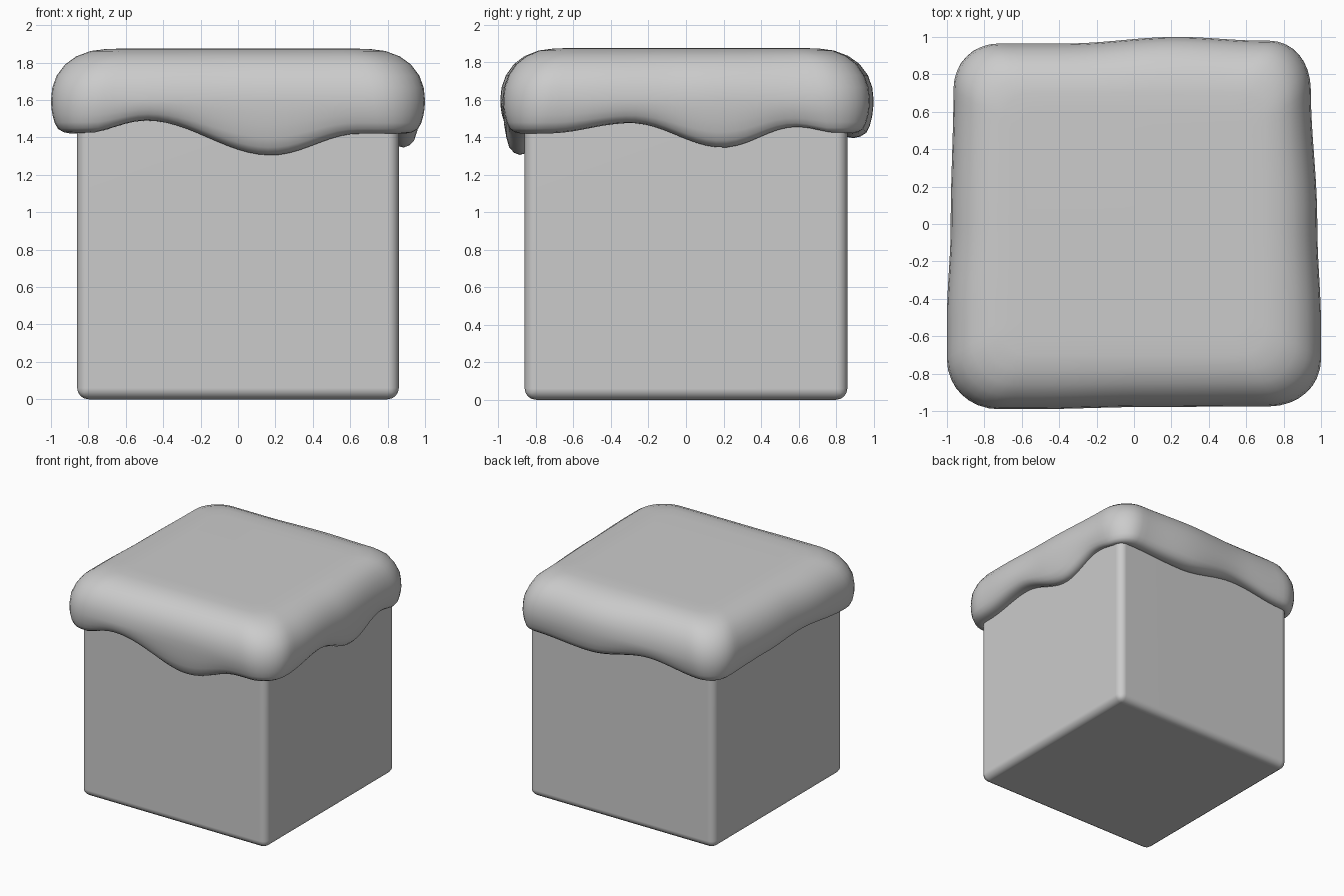
import bpy, bmesh, math
from mathutils import Vector

if "Cube" in bpy.data.objects:
    bpy.data.objects.remove(bpy.data.objects["Cube"])


def add_object(name, bm):
    bmesh.ops.recalc_face_normals(bm, faces=bm.faces)
    me = bpy.data.meshes.new(name)
    bm.to_mesh(me)
    bm.free()
    me.shade_smooth()
    ob = bpy.data.objects.new(name, me)
    bpy.context.collection.objects.link(ob)
    return ob


def curve(keys, x):
    """Smooth cosine interpolation through (position, value) keys."""
    if x <= keys[0][0]:
        return keys[0][1]
    for (x0, v0), (x1, v1) in zip(keys, keys[1:]):
        if x <= x1:
            t = (x - x0) / (x1 - x0)
            return v0 + (v1 - v0) * (0.5 - 0.5 * math.cos(math.pi * t))
    return keys[-1][1]


# Block: cube with softly rounded edges
bm = bmesh.new()
bmesh.ops.create_cube(bm, size=1.72)
bmesh.ops.translate(bm, verts=bm.verts, vec=(0, 0, 0.86))
bmesh.ops.bevel(bm, geom=bm.edges[:], offset=0.06, segments=4, profile=0.5, affect='EDGES')
block = add_object("block", bm)
block.modifiers.new("normals", 'WEIGHTED_NORMAL')

# Snow cap: per side, running counter-clockwise: normal, drip heights, overhang
SIDES = [
    ((0, -1), [(-.85, 1.42), (-.5, 1.49), (.18, 1.305), (.66, 1.42), (.85, 1.42)],
     [(-.6, .99), (.1, .978), (.8, .975)]),
    ((1, 0), [(-.75, 1.42), (-.3, 1.475), (.2, 1.345), (.6, 1.455), (.85, 1.42)],
     [(-.6, 1.0), (0, .98), (.8, .945)]),
    ((0, 1), [(-.8, 1.42), (-.25, 1.395), (.3, 1.475), (.8, 1.42)],
     [(-.75, .98), (-.25, 1.0), (.4, .965)]),
    ((-1, 0), [(-.8, 1.42), (-.3, 1.44), (.2, 1.47), (.75, 1.42)],
     [(-.8, .965), (0, .98), (.55, 1.0)]),
]
N, ARC = 28, 8
BASE, TOP, MID = 0.975, 1.875, 1.6
# (half width, corner radius, overhang share, height, follow drip 0..1)
ROWS = [
    (.60, .10, 0, TOP, 0), (.70, .14, .1, TOP - .002, 0), (.78, .18, .3, 1.862, 0),
    (.85, .21, .6, 1.833, 0), (.905, .23, .8, 1.79, 0), (.945, .25, 1, 1.73, 0),
    (.968, .25, 1, 1.665, 0), (.975, .25, 1, MID, 0), (.973, .24, 1, MID, .22),
    (.967, .23, 1, MID, .45), (.955, .21, 1, MID, .68), (.94, .19, .9, MID, .86),
    (.915, .16, .6, MID, .96), (.885, .12, .3, MID, 1.0), (.855, .08, 0, MID, .97),
    (.82, .05, 0, MID, .8),
]


def ring(half, rad, share, z, follow):
    pts = []
    for k, (n, drip, over) in enumerate(SIDES):
        n2, drip2, over2 = SIDES[(k + 1) % 4]
        n, n2 = Vector(n), Vector(n2)
        c = half - rad
        for i in range(N):
            u = 2 * i / N - 1
            x = u * 0.78
            o = share * (curve(over, x) - BASE)
            b = curve(drip, x)
            p = n * (half + o) + n2 * (u * c)
            pts.append((p.x, p.y, z + (b - z) * follow))
        oa = share * (curve(over, .78) - BASE)
        ob = share * (curve(over2, -.78) - BASE)
        ba, bb = curve(drip, .78), curve(drip2, -.78)
        for i in range(ARC):
            t = i / ARC
            a = t * math.pi / 2
            p = n * (c + (rad + oa) * math.cos(a)) + n2 * (c + (rad + ob) * math.sin(a))
            b = ba + (bb - ba) * t
            pts.append((p.x, p.y, z + (b - z) * follow))
    return pts


bm = bmesh.new()
loops = [[bm.verts.new(p) for p in ring(*r)] for r in ROWS]
for a, b in zip(loops, loops[1:]):
    m = len(a)
    for i in range(m):
        j = (i + 1) % m
        bm.faces.new((a[i], a[j], b[j], b[i]))
bm.faces.new(loops[0])
bm.faces.new(loops[-1])
add_object("snow_cap", bm)
